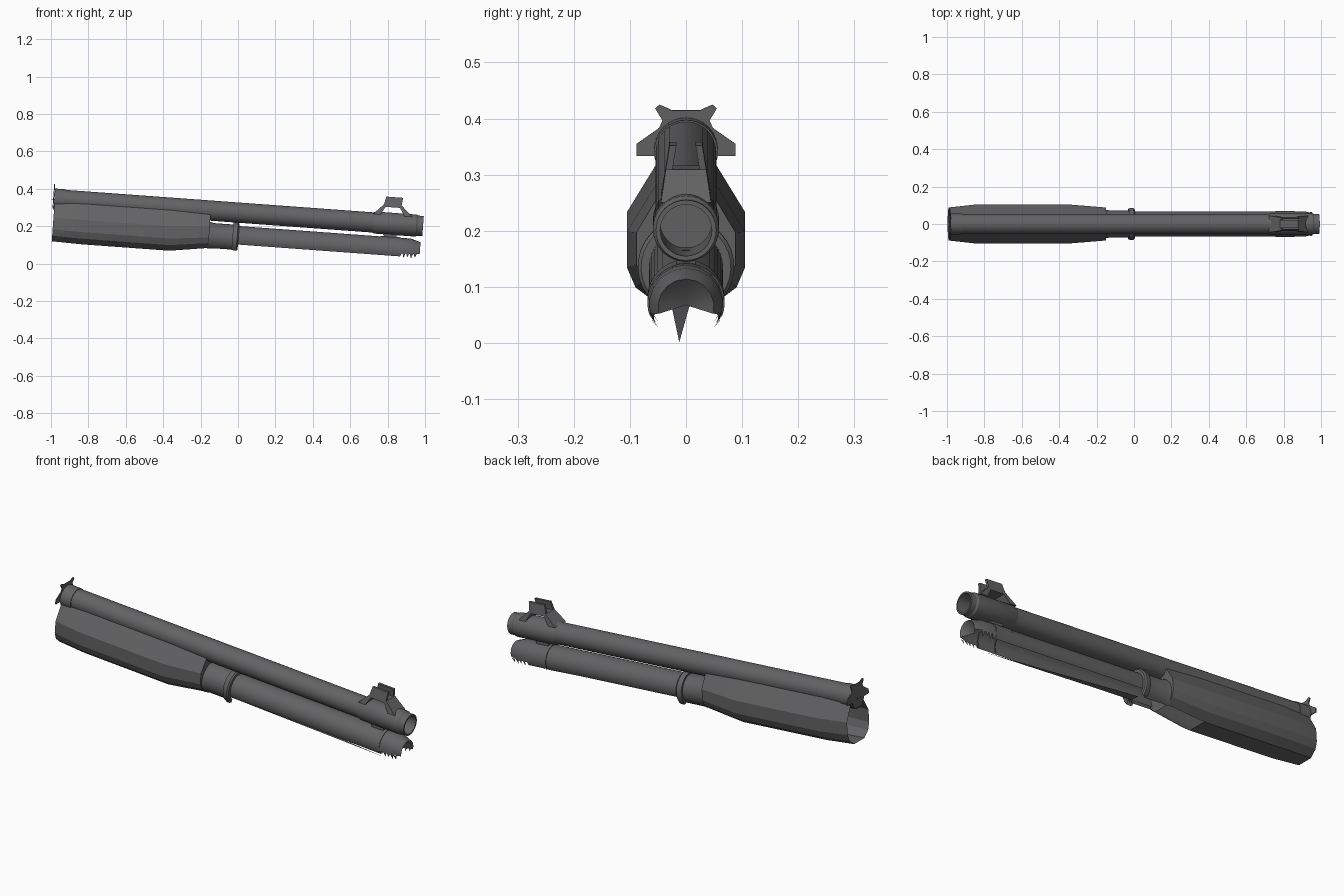
import bpy, bmesh, math
from mathutils import Matrix

if "Cube" in bpy.data.objects:
    bpy.data.objects.remove(bpy.data.objects["Cube"], do_unlink=True)

# One gunmetal colour for everything
metal = bpy.data.materials.new("dark_gunmetal")
metal.use_nodes = True
metal.diffuse_color = (0.125, 0.125, 0.13, 1)
bsdf = next(n for n in metal.node_tree.nodes if n.type == 'BSDF_PRINCIPLED')
bsdf.inputs["Base Color"].default_value = metal.diffuse_color

# Parts are modelled along x with the barrel axis at z = 0, then tilted
TILT = Matrix.Translation((0, 0, 0.273)) @ Matrix.Rotation(math.atan(0.073), 4, 'Y')
MAG = -0.1375


def finish(name, bm, angle=30):
    bmesh.ops.recalc_face_normals(bm, faces=bm.faces)
    mesh = bpy.data.meshes.new(name)
    bm.to_mesh(mesh)
    bm.free()
    mesh.materials.append(metal)
    ob = bpy.data.objects.new(name, mesh)
    bpy.context.collection.objects.link(ob)
    ob.matrix_world = TILT
    bpy.ops.object.select_all(action='DESELECT')
    ob.select_set(True)
    bpy.context.view_layer.objects.active = ob
    bpy.ops.object.shade_smooth_by_angle(angle=math.radians(angle))
    return ob


def bridge(bm, rings, closed):
    for a, b in zip(rings, rings[1:]):
        n = len(a)
        for i in range(n if closed else n - 1):
            j = (i + 1) % n
            bm.faces.new((a[i], a[j], b[j], b[i]))


def turned(name, profile, z=0.0, start=0, end=360, steps=24):
    """Sweep an (x, radius) profile round the axis at height z."""
    bm = bmesh.new()
    full = end - start == 360
    count = steps if full else steps + 1
    angles = [math.radians(start + (end - start) * i / steps) for i in range(count)]
    rings = [[bm.verts.new((x, r * math.cos(a), z + r * math.sin(a))) for a in angles]
             for x, r in profile]
    bridge(bm, rings, full)
    bmesh.ops.remove_doubles(bm, verts=bm.verts, dist=1e-5)
    return finish(name, bm)


def prism(name, outline, left, right):
    """Solid from an (x, z) outline; left and right give y for each height."""
    bm = bmesh.new()
    rings = [[bm.verts.new((x, side(z), z)) for x, z in outline] for side in (left, right)]
    bridge(bm, rings, True)
    for ring in rings:
        bm.faces.new(ring)
    return finish(name, bm)


def sheet(name, polygons):
    bm = bmesh.new()
    for polygon in polygons:
        bm.faces.new([bm.verts.new(p) for p in polygon])
    return finish(name, bm)


# Barrel with a bored muzzle, and its rear sleeve
turned("barrel", [(-0.98, 0.054), (0.992, 0.054), (0.992, 0.046), (0.8, 0.046), (0.8, 0)], steps=32)
turned("barrel_sleeve", [(-0.985, 0.0), (-0.985, 0.057), (-0.925, 0.057), (-0.925, 0.05)], steps=32)

# Magazine tube, open along its underside
turned("magazine_tube", [(-0.15, 0.066), (0.88, 0.066)], MAG, -30, 210)
turned("magazine_band", [(0.77, 0.06), (0.77, 0.069), (0.87, 0.069), (0.87, 0.06)], MAG, -22, 202)
turned("magazine_cap", [(0.87, 0.067), (0.935, 0.066), (0.985, 0.05), (0.94, 0)], MAG, -14, 194, 10)

# Collar and raised ring between the grip and the tube
turned("collar", [(-0.15, 0.078), (-0.12, 0.072), (-0.01, 0.072)], MAG, -60, 240)
turned("collar_ring", [(-0.02, 0.068), (-0.02, 0.082), (-0.01, 0.086), (0.005, 0.086),
                       (0.012, 0.08), (0.012, 0.066)], MAG, -50, 230)

# Faceted fore grip: half section swept along its length, open at the rear
half = [(0.05, -0.01), (0.105, -0.1), (0.105, -0.165), (0.09, -0.2), (0.05, -0.23)]
stations = [(-0.982, 0.84, 0.98), (-0.83, 1, 1), (-0.35, 1, 1), (-0.145, 0.84, 0.87)]
bm = bmesh.new()
rings = []
for x, wide, deep in stations:
    right = [(x, -y * wide, z * deep) for y, z in half]
    left = [(x, y * wide, z * deep) for y, z in reversed(half)]
    rings.append([bm.verts.new(p) for p in right + left])
bridge(bm, rings, False)
bm.faces.new(rings[-1])
bm.faces.ensure_lookup_table()
under = [f for f in bm.faces if f.calc_center_median().x > -0.3 and len(f.verts) == 4
         and abs(f.calc_center_median().y) < 0.01]
bmesh.ops.delete(bm, geom=under, context='FACES')
finish("fore_grip", bm, 15)

# Rear bracket: winged plate across the barrel end
wing = [(0.0, 0.07), (0.025, 0.07), (0.047, 0.08), (0.055, 0.073), (0.042, 0.052),
        (0.048, 0.038), (0.088, 0.01), (0.088, -0.012), (0.05, -0.012), (0.03, -0.05)]
bm = bmesh.new()
outline = wing + [(-y, z) for y, z in reversed(wing[1:])]
plate = [[bm.verts.new((x, y, z)) for y, z in outline] for x in (-0.991, -0.986)]
bridge(bm, plate, True)
for ring in plate:
    bm.faces.new(ring)
finish("rear_bracket", bm)
prism("rear_tab", [(-1.0, -0.003), (-1.0, 0), (-0.98, 0), (-0.98, -0.003)],
      lambda z: 0.015, lambda z: -0.015)


# Front sight: clamp, arched base, and two leaning ears
def lean(z):
    return 0.052 - 0.16 * z


turned("sight_clamp", [(0.72, 0.053), (0.735, 0.059), (0.955, 0.059), (0.965, 0.053)], steps=32)
arch = [(0.72, 0.045), (0.775, 0.1), (0.872, 0.1), (0.93, 0.045),
        (0.89, 0.045), (0.862, 0.088), (0.785, 0.088), (0.76, 0.045)]
prism("sight_base", arch, lean, lambda z: -lean(z))
ear = [(0.775, 0.1), (0.785, 0.143), (0.875, 0.143), (0.87, 0.1)]
for label, s in (("left", 1), ("right", -1)):
    prism("sight_ear_" + label, ear, lambda z: s * lean(z), lambda z: s * (lean(z) - 0.012))

# Lug joining barrel and magazine
prism("barrel_lug", [(0.78, -0.045), (0.86, -0.045), (0.85, -0.08), (0.79, -0.08)],
      lambda z: 0.018, lambda z: -0.018)

# Loose slivers beneath the tube and the ragged edge of the cap
sheet("under_sliver", [[(0.0, -0.03, -0.187), (0.0, 0.012, -0.187), (0.87, -0.012, -0.209)]])
teeth = []
for s in (1, -1):
    for i in range(5):
        x = 0.872 + i * 0.02
        drop = 0.172 + 0.006 * (i % 2)
        teeth.append([(x, s * 0.065, -0.15), (x + 0.018, s * 0.062, -0.15),
                      (x + 0.008, s * (0.05 + 0.004 * (i % 3)), -drop)])
sheet("cap_teeth", teeth)
